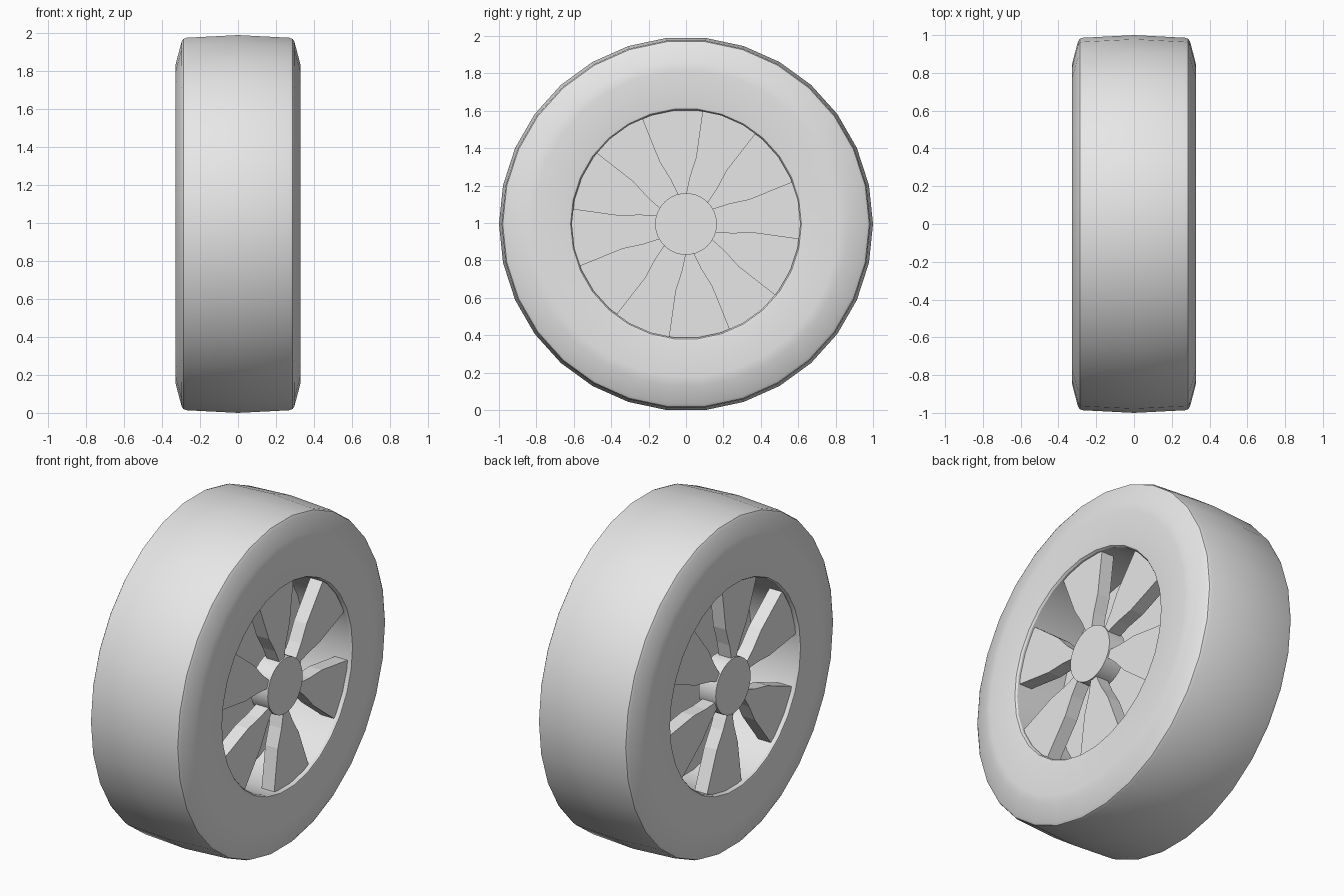
import bpy, bmesh, math

if "Cube" in bpy.data.objects:
    bpy.data.objects.remove(bpy.data.objects["Cube"])

SIDES = 30
CZ = math.cos(math.pi / SIDES)      # axle height: the wheel rests on a flat side

grey = bpy.data.materials.new("plain_grey")
grey.diffuse_color = (0.8, 0.8, 0.8, 1)
grey.use_nodes = True
grey.node_tree.nodes["Principled BSDF"].inputs["Base Color"].default_value = grey.diffuse_color


def finish(name, bm, smooth=True):
    bmesh.ops.recalc_face_normals(bm, faces=bm.faces)
    me = bpy.data.meshes.new(name)
    bm.to_mesh(me)
    bm.free()
    me.materials.append(grey)
    ob = bpy.data.objects.new(name, me)
    bpy.context.collection.objects.link(ob)
    ob.location.z = CZ
    if smooth:
        bpy.ops.object.select_all(action='DESELECT')
        ob.select_set(True)
        bpy.context.view_layer.objects.active = ob
        bpy.ops.object.shade_smooth_by_angle(angle=math.radians(30))
    return ob


def polar(x, r, deg):
    a = math.radians(deg)
    return (x, r * math.cos(a), r * math.sin(a))


def prism(name, outline, x0, x1, smooth=False):
    """Extrude an outline of (radius, degrees) points along the axle."""
    bm = bmesh.new()
    a = [bm.verts.new(polar(x0, r, d)) for r, d in outline]
    b = [bm.verts.new(polar(x1, r, d)) for r, d in outline]
    bm.faces.new(a)
    bm.faces.new(b)
    for i in range(len(a)):
        j = (i + 1) % len(a)
        bm.faces.new((a[i], a[j], b[j], b[i]))
    return finish(name, bm, smooth)


# Tyre with the inner barrel: closed half profile (x, radius), mirrored and lathed
half = [(0.27, 0.986), (0.287, 0.98), (0.297, 0.965), (0.322, 0.87), (0.328, 0.845),
        (0.329, 0.82), (0.329, 0.63), (0.326, 0.617), (0.315, 0.61)]
profile = [(0, 1.0)] + half + [(-x, r) for x, r in reversed(half)]
bm = bmesh.new()
rings = [[bm.verts.new(polar(x, r, i * 360 / SIDES)) for x, r in profile]
         for i in range(SIDES)]
for i in range(SIDES):
    p, q = rings[i], rings[(i + 1) % SIDES]
    for k in range(len(profile)):
        m = (k + 1) % len(profile)
        bm.faces.new((p[k], p[m], q[m], q[k]))
finish("tyre", bm)

# Web plate closing the middle of the wheel
circle = [i * 360 / SIDES for i in range(SIDES)]
prism("centre_web", [(0.612, d) for d in circle], -0.005, 0.005)

# Six flared spokes and a hub cap on each side
flank = [(0.155, 7.8), (0.25, 12), (0.36, 16), (0.612, 15.6)]
for side, label in ((1, "right"), (-1, "left")):
    prism(label + "_hub", [(0.165, d) for d in circle], side * 0.20, side * 0.312, True)
    for n in range(6):
        mid = 97 + 60 * n
        outline = ([(r, mid - d) for r, d in flank] + [(0.612, mid - 5), (0.612, mid + 5)]
                   + [(r, mid + d) for r, d in reversed(flank)])
        prism("%s_spoke_%d" % (label, n + 1), outline, side * 0.22, side * 0.303)
